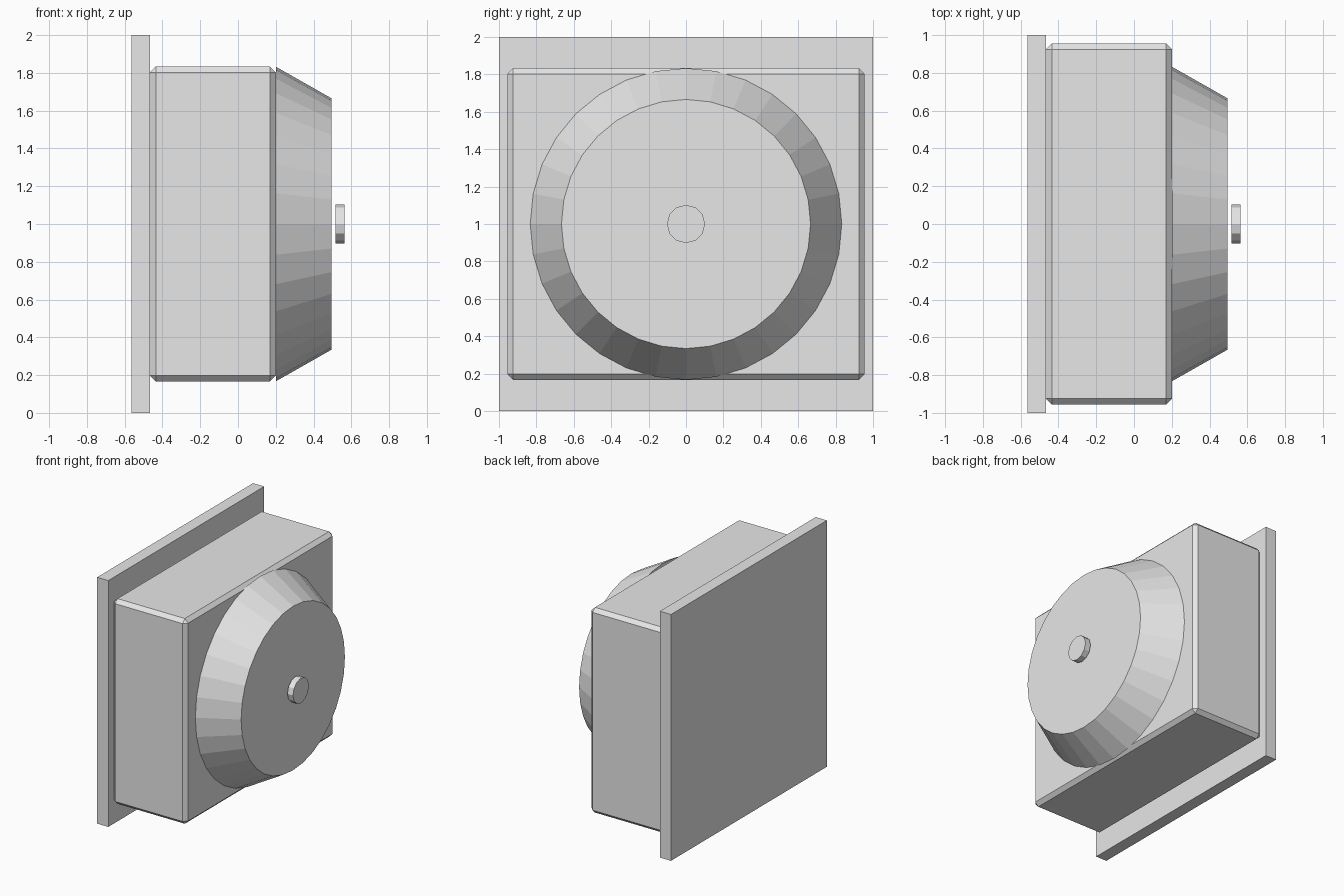
import bpy, bmesh, math
from mathutils import Matrix

if "Cube" in bpy.data.objects:
    bpy.data.objects.remove(bpy.data.objects["Cube"])

grey = bpy.data.materials.new("light grey")
grey.diffuse_color = (0.8, 0.8, 0.8, 1)
grey.use_nodes = True
grey.node_tree.nodes["Principled BSDF"].inputs["Base Color"].default_value = grey.diffuse_color


def finish(name, bm):
    bmesh.ops.recalc_face_normals(bm, faces=bm.faces)
    mesh = bpy.data.meshes.new(name)
    bm.to_mesh(mesh)
    bm.free()
    mesh.materials.append(grey)
    obj = bpy.data.objects.new(name, mesh)
    bpy.context.collection.objects.link(obj)
    return obj


def box(name, x0, x1, half_y, half_z, chamfer=0):
    bm = bmesh.new()
    m = Matrix.Translation(((x0 + x1) / 2, 0, 1)) @ Matrix.Diagonal((x1 - x0, 2 * half_y, 2 * half_z, 1))
    bmesh.ops.create_cube(bm, size=1, matrix=m)
    obj = finish(name, bm)
    if chamfer:
        mod = obj.modifiers.new("chamfer", 'BEVEL')
        mod.width = chamfer
        mod.segments = 1
    return obj


def frustum(name, x0, x1, r0, r1, sides):
    # circular part with its axis along +x
    bm = bmesh.new()
    m = Matrix.Translation(((x0 + x1) / 2, 0, 1)) @ Matrix.Rotation(math.pi / 2, 4, 'Y')
    bmesh.ops.create_cone(bm, cap_ends=True, segments=sides, radius1=r0, radius2=r1,
                          depth=x1 - x0, matrix=m)
    return finish(name, bm)


# wall plate and chamfered housing
box("back_plate", -0.565, -0.465, 1.0, 1.0)
box("housing", -0.465, 0.2, 0.955, 0.833, 0.03)

# tapered round front and the small disc floating before it
frustum("tapered_dial", 0.2, 0.494, 0.833, 0.666, 32)
frustum("centre_button", 0.515, 0.565, 0.102, 0.102, 12)
